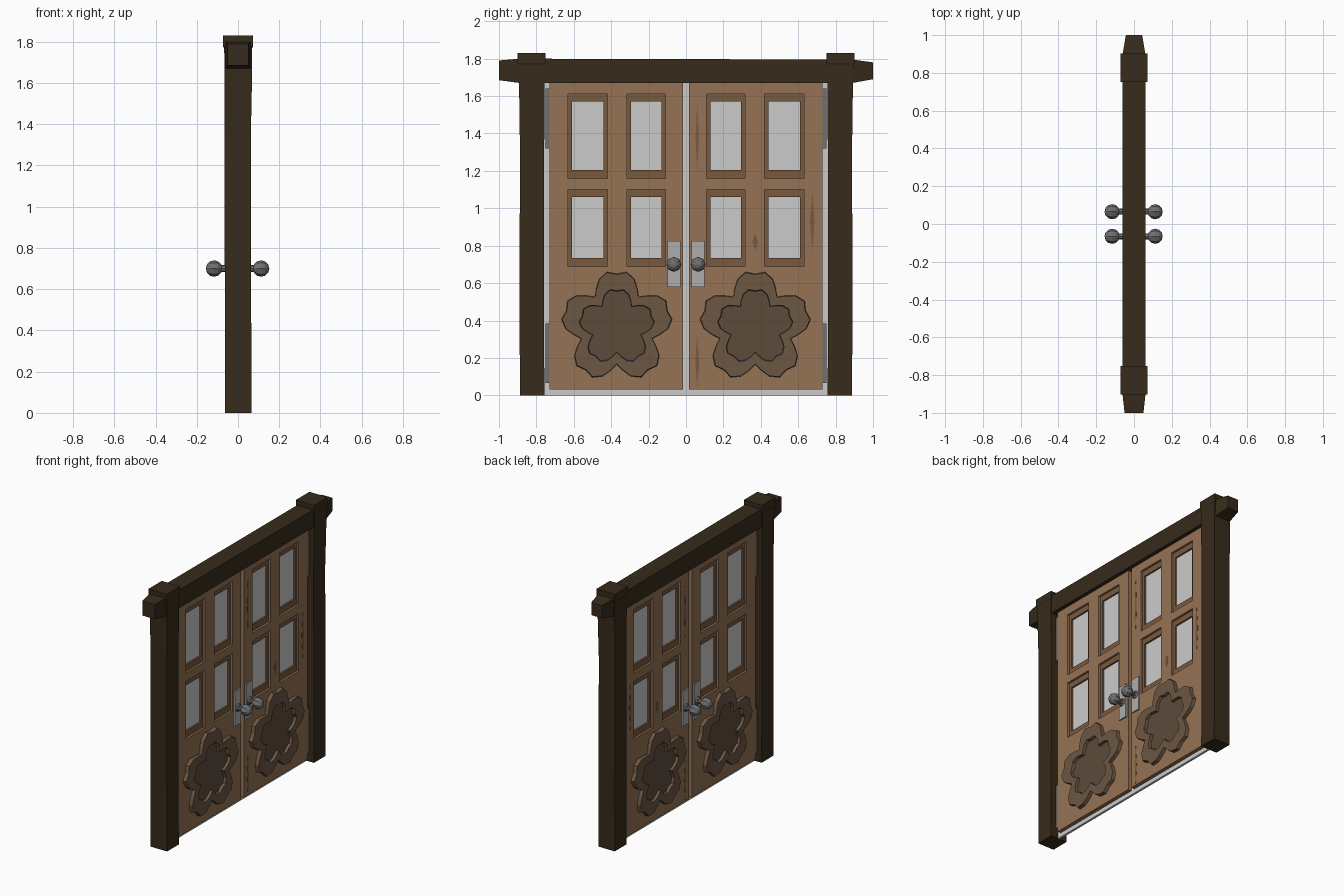
import bpy, bmesh, math
from mathutils import Matrix

if "Cube" in bpy.data.objects:
    bpy.data.objects.remove(bpy.data.objects["Cube"])


def material(name, rgb):
    m = bpy.data.materials.new(name)
    m.diffuse_color = (*rgb, 1)
    m.use_nodes = True
    m.node_tree.nodes["Principled BSDF"].inputs["Base Color"].default_value = m.diffuse_color
    return m


DARK = material("dark_wood", (.038, .024, .011))
WOOD = material("door_wood", (.30, .17, .09))
TRIM = material("trim_wood", (.19, .10, .05))
RING = material("carving_wood", (.15, .095, .055))
CORE = material("carving_core", (.11, .07, .045))
IRON = material("iron", (.16, .16, .16))
STEEL = material("steel", (.42, .42, .42))


def finish(name, bm, mat=None, mirror="", thick=0):
    """Turn a bmesh into an object, optionally thickened along x and mirrored."""
    if not thick:
        bmesh.ops.recalc_face_normals(bm, faces=bm.faces)
    me = bpy.data.meshes.new(name)
    bm.to_mesh(me)
    bm.free()
    ob = bpy.data.objects.new(name, me)
    bpy.context.collection.objects.link(ob)
    if mat:
        me.materials.append(mat)
    if thick:
        s = ob.modifiers.new("thickness", "SOLIDIFY")
        s.thickness, s.offset = thick, 0
    if mirror:
        m = ob.modifiers.new("mirror", "MIRROR")
        m.use_axis = ("x" in mirror, "y" in mirror, False)
        m.use_mirror_merge = False
    return ob


def box(name, x, y, z, mat=None, mirror=""):
    bm = bmesh.new()
    c = [(a + b) / 2 for a, b in (x, y, z)]
    s = [b - a for a, b in (x, y, z)]
    bmesh.ops.create_cube(bm, size=1, matrix=Matrix.Translation(c) @ Matrix.Diagonal((*s, 1)))
    return finish(name, bm, mat, mirror)


def loft(name, rings, mat, mirror=""):
    bm = bmesh.new()
    loops = [[bm.verts.new(p) for p in r] for r in rings]
    for a, b in zip(loops, loops[1:]):
        for i in range(len(a)):
            j = (i + 1) % len(a)
            bm.faces.new((a[i], a[j], b[j], b[i]))
    bm.faces.new(loops[0])
    bm.faces.new(loops[-1])
    return finish(name, bm, mat, mirror)


def panel(name, ys, zs, holes, thick, mat):
    """Flat panel in the yz plane with some grid cells left open."""
    bm = bmesh.new()
    v = [[bm.verts.new((0, y, z)) for z in zs] for y in ys]
    for i in range(len(ys) - 1):
        for j in range(len(zs) - 1):
            if (i, j) not in holes:
                bm.faces.new((v[i][j], v[i + 1][j], v[i + 1][j + 1], v[i][j + 1]))
    loose = [w for w in bm.verts if not w.link_faces]
    bmesh.ops.delete(bm, geom=loose, context="VERTS")
    return finish(name, bm, mat, "y", thick)


# Rough-hewn posts with a slightly wider head
def ring_z(z, x0, x1, y0, y1):
    return [(x0, y0, z), (x1, y0, z), (x1, y1, z), (x0, y1, z)]


loft("post", [ring_z(0, -.063, .066, .757, .888), ring_z(.5, -.064, .064, .76, .89),
              ring_z(1.33, -.065, .062, .758, .888), ring_z(1.62, -.065, .068, .757, .892),
              ring_z(1.77, -.067, .069, .757, .895), ring_z(1.775, -.072, .072, .752, .902),
              ring_z(1.83, -.072, .072, .752, .902)], DARK, "y")


# Lintel beam with tapered ends
def ring_y(y, h, z0, z1):
    return [(-h, y, z0), (h, y, z0), (h, y, z1), (-h, y, z1)]


loft("lintel_beam", [ring_y(-1, .05, 1.685, 1.79), ring_y(-.89, .062, 1.67, 1.8),
                     ring_y(.89, .062, 1.67, 1.795), ring_y(1, .043, 1.69, 1.78)], DARK)

# Grey backing sheet seen through the windows and gaps
box("backing_sheet", (-.008, .008), (-.76, .76), (0, 1.68))

# Door leaves and recessed window frames
cols, rows = [(.11, .315), (.42, .63)], [(.69, 1.10), (1.16, 1.61)]
panel("door_leaf", [.015, .11, .315, .42, .63, .73],
      [.03, .69, 1.10, 1.16, 1.61, 1.675],
      {(1, 1), (1, 3), (3, 1), (3, 3)}, .07, WOOD)
for y0, y1 in cols:
    for z0, z1 in rows:
        panel("window_frame", [y0, y0 + .021, y1 - .021, y1],
              [z0, z0 + .045, z1 - .04, z1], {(1, 1)}, .04, TRIM)

# Hinges
for z in ((.065, .385), (1.32, 1.64)):
    box("hinge", (-.03, .03), (.725, .75), z, IRON, "y")


# Five-petal carving: raised ring around a darker sunken core
def petals(scale, x):
    half = [(0, .285), (10, .3), (20, .275), (28, .235)]
    prof = [(-a, r) for a, r in half[:0:-1]] + half + [(36, .2)]
    pts = []
    for k in range(5):
        for a, r in prof:
            t = math.radians(90 + 72 * k + a)
            pts.append((x, .37 + scale * r * math.cos(t), .365 + scale * r * math.sin(t)))
    return pts


bm = bmesh.new()
rings = [[bm.verts.new(p) for p in petals(s, x)]
         for s, x in ((1, .03), (.985, .06), (.68, .06), (.66, .03))]
for a, b in zip(rings, rings[1:] + rings[:1]):
    for i in range(len(a)):
        j = (i + 1) % len(a)
        bm.faces.new((a[i], a[j], b[j], b[i]))
finish("flower_ring", bm, RING, "xy")
loft("flower_core", [petals(.67, .03), petals(.67, .04)], CORE, "xy")

# Handle plates, stems and faceted knobs
box("handle_plate", (.03, .045), (.03, .098), (.58, .825), STEEL, "xy")
for name, r1, r2, x, d in (("knob_stem", .016, .016, .065, .05),
                           ("knob_collar", .03, .02, .05, .014)):
    bm = bmesh.new()
    bmesh.ops.create_cone(bm, cap_ends=True, segments=8, radius1=r1, radius2=r2, depth=d,
                          matrix=Matrix.Translation((x, .065, .7)) @ Matrix.Rotation(math.pi / 2, 4, "Y"))
    finish(name, bm, IRON, "xy")
for side, x in (("back", -.116), ("front", .112)):
    bm = bmesh.new()
    bmesh.ops.create_uvsphere(bm, u_segments=8, v_segments=6, radius=.04,
                              matrix=Matrix.Translation((x, .065, .7)) @ Matrix.Rotation(math.pi / 2, 4, "Y"))
    finish(side + "_knob", bm, IRON, "y")

# Wood-grain slivers on one leaf
for y, z, w, h in ((.06, 1.38, .009, .18), (.37, .82, .017, .045),
                   (.675, .93, .012, .16), (.06, .18, .01, .14)):
    loft("grain_sliver", [[(x, y - w, z), (x, y, z - h), (x, y + w, z), (x, y, z + h)]
                          for x in (.03, .0365)], TRIM, "x")
